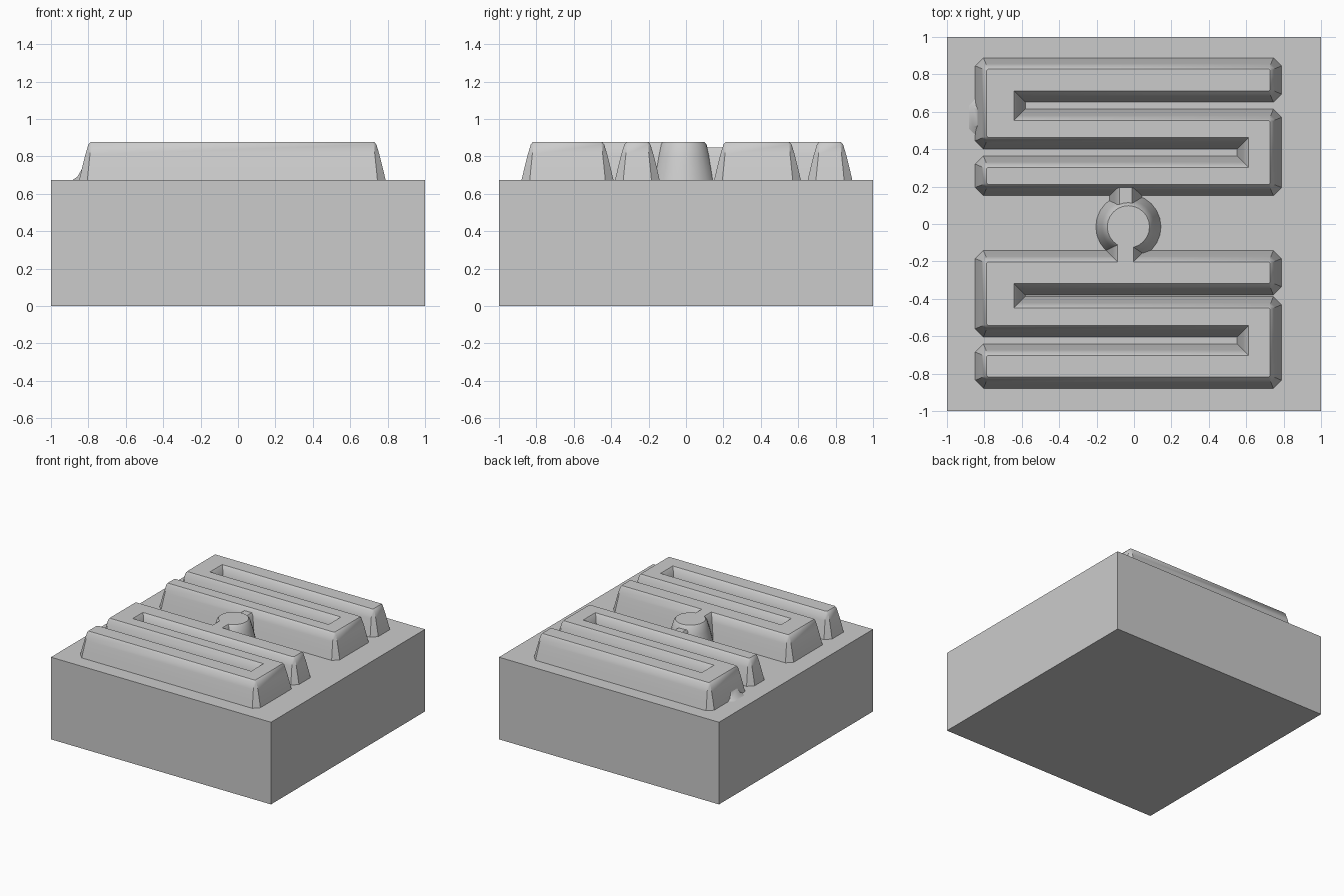
import bpy, bmesh, math
from mathutils import Vector

cube = bpy.data.objects.get("Cube")
if cube:
    bpy.data.objects.remove(cube, do_unlink=True)

grey = bpy.data.materials.new("plain grey")
grey.use_nodes = True
grey.diffuse_color = (0.6, 0.6, 0.6, 1)
grey.node_tree.nodes["Principled BSDF"].inputs["Base Color"].default_value = grey.diffuse_color

BASE_TOP = 0.675
# Flared wall: (outward offset, height)
WALL = [(0.05, 0.67), (0.036, 0.73), (0.016, 0.81), (0.0, 0.863), (-0.012, 0.878)]


def offset(points, d):
    """Move an anticlockwise outline outwards with mitred corners."""
    result = []
    for i, p in enumerate(points):
        a = (p - points[i - 1]).normalized()
        b = (points[(i + 1) % len(points)] - p).normalized()
        n1, n2 = Vector((a.y, -a.x)), Vector((b.y, -b.x))
        result.append(p + (n1 + n2) * (d / (1 + n1.dot(n2))))
    return result


def chamfer(points, size):
    """Cut the outward corners of an outline."""
    result = []
    for i, p in enumerate(points):
        a = (p - points[i - 1]).normalized()
        b = (points[(i + 1) % len(points)] - p).normalized()
        if a.x * b.y - a.y * b.x > 0:
            result += [p - a * size, p + b * size]
        else:
            result.append(p)
    return result


def finish(name, bm, smooth=True):
    bmesh.ops.recalc_face_normals(bm, faces=bm.faces)
    mesh = bpy.data.meshes.new(name)
    bm.to_mesh(mesh)
    bm.free()
    mesh.materials.append(grey)
    obj = bpy.data.objects.new(name, mesh)
    bpy.context.collection.objects.link(obj)
    if smooth:
        bpy.ops.object.select_all(action="DESELECT")
        obj.select_set(True)
        bpy.context.view_layer.objects.active = obj
        bpy.ops.object.shade_smooth_by_angle(angle=math.radians(35))
    return obj


def raised(name, points, wall=WALL):
    """Stack offset outlines into a raised shape with sloping walls."""
    bm = bmesh.new()
    rings = [[bm.verts.new((p.x, p.y, z)) for p in offset(points, d)] for d, z in wall]
    n = len(points)
    for low, high in zip(rings, rings[1:]):
        for i in range(n):
            j = (i + 1) % n
            bm.faces.new((low[i], low[j], high[j], high[i]))
    bm.faces.new(rings[-1])
    bm.faces.new(rings[0][::-1])
    return finish(name, bm)


def rect(x0, x1, y0, y1):
    return [Vector(p) for p in ((x0, y0), (x1, y0), (x1, y1), (x0, y1))]


def serpentine(name, front, low_a, low_b, high_a, high_b, back):
    """Three joined bars; one groove opens to each side."""
    l, r, gl, gr = -0.80, 0.74, -0.63, 0.60
    pts = [(l, front), (r, front), (r, high_a), (gl, high_a), (gl, high_b), (r, high_b),
           (r, back), (l, back), (l, low_b), (gr, low_b), (gr, low_a), (l, low_a)]
    return raised(name, chamfer([Vector(p) for p in pts], 0.015))


# Block
bm = bmesh.new()
bmesh.ops.create_cube(bm, size=1)
for v in bm.verts:
    v.co = (v.co.x * 2, v.co.y * 2, (v.co.z + 0.5) * BASE_TOP)
finish("base_block", bm, smooth=False)

# Winding ridges
serpentine("back_ridge", 0.20, 0.315, 0.45, 0.565, 0.70, 0.84)
serpentine("front_ridge", -0.83, -0.69, -0.555, -0.437, -0.33, -0.19)

# Central boss, joined to the front ridge and by a lower saddle to the back one
circle = [Vector((-0.03 + 0.125 * math.cos(a), -0.015 + 0.125 * math.sin(a)))
          for a in (math.tau * i / 24 for i in range(24))]
raised("centre_boss", circle)
raised("boss_neck", rect(-0.10, 0.01, -0.25, -0.06))
raised("boss_saddle", rect(-0.09, 0.0, 0.05, 0.24), [(d, z - 0.03) for d, z in WALL])

# Spread foot on the left end of the back ridge
raised("ridge_foot", chamfer(rect(-0.83, -0.70, 0.50, 0.64), 0.03),
       [(0.06, 0.67), (0.03, 0.69), (0.0, 0.74)])
